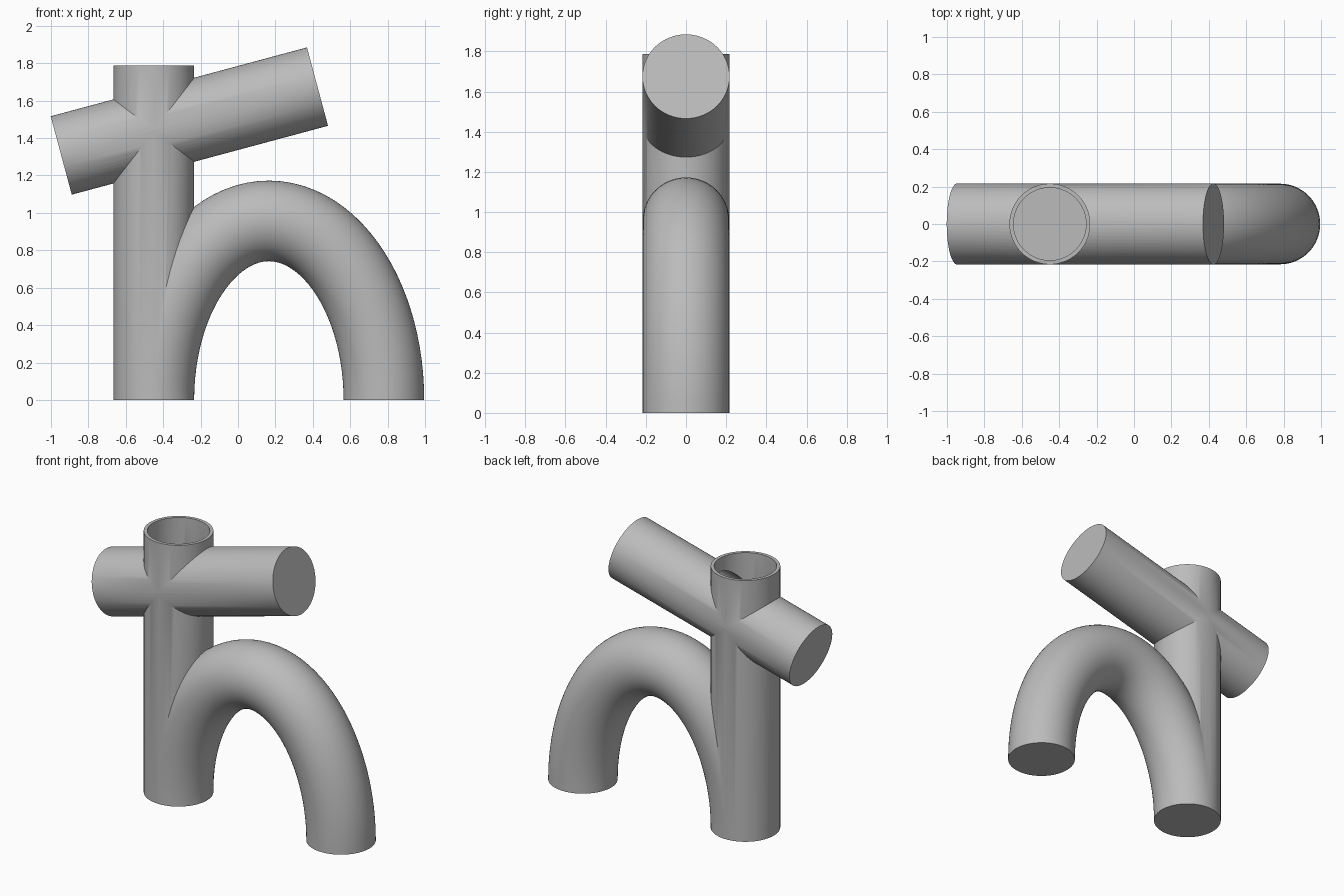
import bpy
import math
from mathutils import Vector

cube = bpy.data.objects.get("Cube")
if cube:
    bpy.data.objects.remove(cube, do_unlink=True)

grey = bpy.data.materials.new("plain grey")
grey.use_nodes = True
colour = (0.5, 0.5, 0.5, 1)
grey.diffuse_color = colour
grey.node_tree.nodes["Principled BSDF"].inputs["Base Color"].default_value = colour

SIDES = 64
WALL = 0.02
POST_X = -0.45


def tube(name, points, radius):
    """Closed solid swept along a path lying in the XZ plane."""
    points = [Vector(p) for p in points]
    side = Vector((0, 1, 0))
    verts, faces = [], []
    last = len(points) - 1
    for i, p in enumerate(points):
        along = (points[min(i + 1, last)] - points[max(i - 1, 0)]).normalized()
        if last > 1 and i in (0, last):
            along = Vector((0, 0, 1 if i == 0 else -1))
        out = side.cross(along)
        for k in range(SIDES):
            a = math.tau * k / SIDES
            verts.append(p + radius * (math.cos(a) * out + math.sin(a) * side))
    for i in range(last):
        for k in range(SIDES):
            n = (k + 1) % SIDES
            a, b = i * SIDES, (i + 1) * SIDES
            faces.append((a + k, b + k, b + n, a + n))
    faces.append(tuple(range(SIDES)))
    faces.append(tuple(reversed(range(last * SIDES, (last + 1) * SIDES))))
    mesh = bpy.data.meshes.new(name)
    mesh.from_pydata(verts, [], faces)
    mesh.materials.append(grey)
    obj = bpy.data.objects.new(name, mesh)
    bpy.context.collection.objects.link(obj)
    return obj


def arch_path(base):
    """Half ellipse from the foot of the post to the free foot."""
    rise, steps = 0.957, 48
    start = math.asin(max(base, 0.01) / rise)
    end = math.pi - math.asin(base / rise)
    angles = [start + (end - start) * i / steps for i in range(steps + 1)]
    return [(0.165 - 0.615 * math.cos(a), 0, rise * math.sin(a)) for a in angles]


def combine(target, other, operation):
    """Apply a boolean and discard the second solid."""
    bpy.context.view_layer.objects.active = target
    mod = target.modifiers.new(operation, "BOOLEAN")
    mod.operation, mod.solver, mod.object = operation, "EXACT", other
    bpy.ops.object.modifier_apply(modifier=mod.name)
    bpy.data.objects.remove(other, do_unlink=True)


# Outer solids: upright post, tilted crossbar and arch
bar_a, bar_b = Vector((-0.945, 0, 1.307)), Vector((0.425, 0, 1.675))
inset = (bar_b - bar_a).normalized() * WALL
pipes = tube("joined_pipes", [(POST_X, 0, 0), (POST_X, 0, 1.787)], 0.216)
combine(pipes, tube("crossbar", [bar_a, bar_b], 0.217), "UNION")
combine(pipes, tube("arch", arch_path(0), 0.2155), "UNION")

# Hollow inside, open only at the top of the post
hollow = tube("hollow", [(POST_X, 0, WALL), (POST_X, 0, 2)], 0.194)
combine(hollow, tube("bar_hollow", [bar_a + inset, bar_b - inset], 0.195), "UNION")
combine(hollow, tube("arch_hollow", arch_path(WALL + 0.005), 0.1935), "UNION")
combine(pipes, hollow, "DIFFERENCE")

# Smooth walls with crisp joints
bpy.ops.object.select_all(action="DESELECT")
pipes.select_set(True)
bpy.context.view_layer.objects.active = pipes
bpy.ops.object.shade_smooth_by_angle(angle=math.radians(30))
